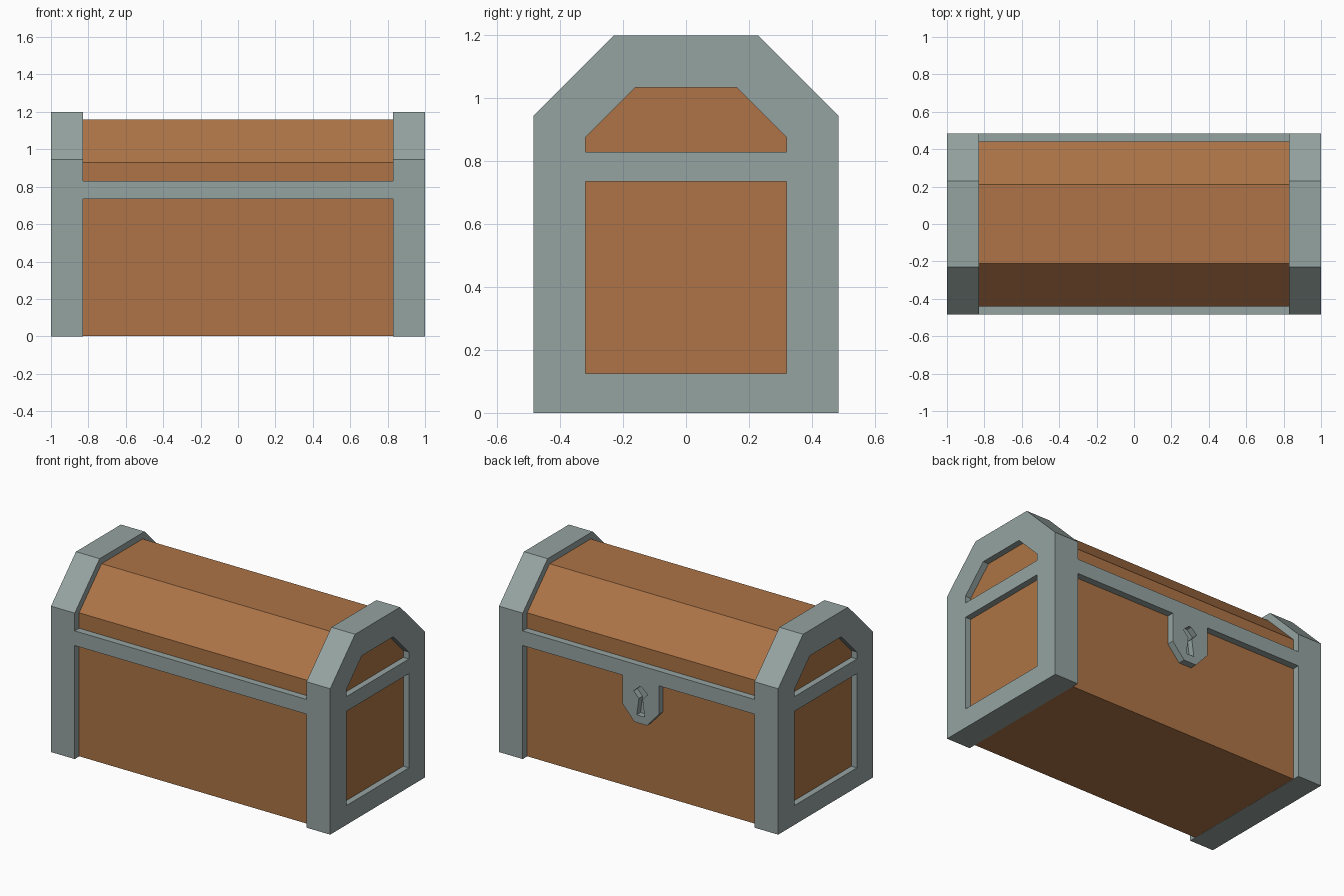
import bpy, bmesh
from mathutils import Matrix

if "Cube" in bpy.data.objects:
    bpy.data.objects.remove(bpy.data.objects["Cube"])


def material(name, rgb):
    m = bpy.data.materials.new(name)
    m.diffuse_color = (*rgb, 1)
    m.use_nodes = True
    m.node_tree.nodes["Principled BSDF"].inputs["Base Color"].default_value = m.diffuse_color
    return m


WOOD = material("brown wood", (0.42, 0.175, 0.061))
METAL = material("grey metal", (0.30, 0.37, 0.355))

# (u, v, w) -> (x, y, z)
ALONG_X = Matrix(((0, 0, 1, 0), (1, 0, 0, 0), (0, 1, 0, 0), (0, 0, 0, 1)))
ALONG_Y = Matrix(((1, 0, 0, 0), (0, 0, 1, 0), (0, 1, 0, 0), (0, 0, 0, 1)))


def extruded(name, loops, w0, w1, matrix, mat):
    """Extrude an outline (first loop) with holes (other loops) from w0 to w1."""
    cu = bpy.data.curves.new(name, 'CURVE')
    cu.dimensions = '2D'
    cu.fill_mode = 'BOTH'
    cu.extrude = (w1 - w0) / 2
    for pts in loops:
        s = cu.splines.new('POLY')
        s.points.add(len(pts) - 1)
        for p, (u, v) in zip(s.points, pts):
            p.co = (u, v, 0, 1)
        s.use_cyclic_u = True
    tmp = bpy.data.objects.new(name + "_outline", cu)
    bpy.context.collection.objects.link(tmp)
    bpy.context.view_layer.update()
    deps = bpy.context.evaluated_depsgraph_get()
    me = bpy.data.meshes.new_from_object(tmp.evaluated_get(deps))
    bpy.data.objects.remove(tmp)
    bm = bmesh.new()
    bm.from_mesh(me)
    bmesh.ops.remove_doubles(bm, verts=bm.verts, dist=1e-5)
    bm.transform(matrix @ Matrix.Translation((0, 0, (w0 + w1) / 2)))
    bmesh.ops.recalc_face_normals(bm, faces=bm.faces)
    for f in bm.faces:
        f.smooth = False
    bm.to_mesh(me)
    bm.free()
    me.materials.clear()
    me.materials.append(mat)
    ob = bpy.data.objects.new(name, me)
    bpy.context.collection.objects.link(ob)
    return ob


def sym(half):
    """Mirror the right half of an outline (bottom to top) across u = 0."""
    return half + [(-u, v) for u, v in reversed(half)]


def rect(u0, u1, v0, v1):
    return [(u0, v0), (u1, v0), (u1, v1), (u0, v1)]


# wooden body with faceted lid
extruded("wooden_body", [sym([(0.44, 0.001), (0.44, 0.93), (0.21, 1.16)])],
         -0.96, 0.96, ALONG_X, WOOD)

# metal end frames with two windows each
frame = [sym([(0.485, 0), (0.485, 0.945), (0.23, 1.2)]),
         rect(-0.32, 0.32, 0.125, 0.735),
         sym([(0.32, 0.83), (0.32, 0.875), (0.16, 1.035)])]
extruded("right_end_frame", frame, 0.83, 1.0, ALONG_X, METAL)
extruded("left_end_frame", frame, -1.0, -0.83, ALONG_X, METAL)

# metal bands along the lid seam
for name, y0, y1 in (("front_band", -0.485, -0.43), ("back_band", 0.43, 0.485)):
    extruded(name, [rect(-0.83, 0.83, 0.735, 0.83)], y0, y1, ALONG_Y, METAL)

# lock plate on the back with a keyhole
CX = -0.015
plate = sym([(0.045, 0.455), (0.13, 0.55), (0.13, 0.735)])
keyhole = sym([(0.028, 0.505), (0.013, 0.615), (0.05, 0.655), (0.008, 0.693)])
shift = Matrix.Translation((CX, 0, 0)) @ ALONG_Y
extruded("lock_plate", [plate, keyhole], 0.435, 0.485, shift, METAL)
extruded("keyhole_floor", [rect(-0.06, 0.06, 0.49, 0.70)], 0.436, 0.447, shift, METAL)
